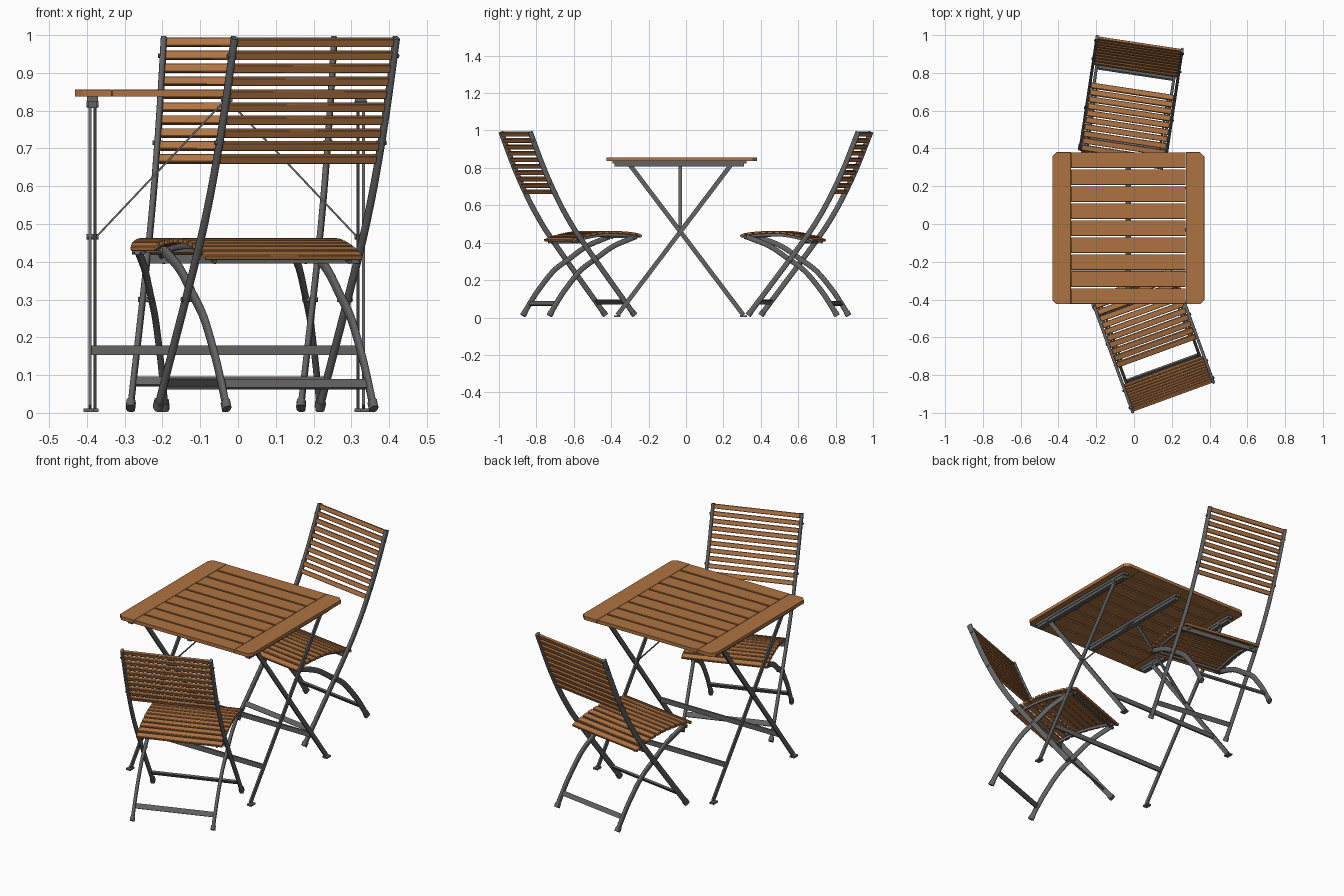
import bpy, bmesh, math
from mathutils import Matrix, Vector

if "Cube" in bpy.data.objects:
    bpy.data.objects.remove(bpy.data.objects["Cube"])


def material(name, col):
    m = bpy.data.materials.new(name)
    m.diffuse_color = (*col, 1)
    m.use_nodes = True
    m.node_tree.nodes["Principled BSDF"].inputs["Base Color"].default_value = m.diffuse_color
    return m


WOOD = material("warm wood", (0.42, 0.172, 0.055))
STEEL = material("dark grey steel", (0.125, 0.125, 0.125))
I = Matrix.Identity(4)


def finish(bm, name, mat, M=I, bevel=0):
    bmesh.ops.recalc_face_normals(bm, faces=bm.faces)
    for f in bm.faces:
        f.smooth = True
    for e in bm.edges:
        e.smooth = e.calc_face_angle(0) < math.radians(40)
    me = bpy.data.meshes.new(name)
    bm.to_mesh(me)
    bm.free()
    me.materials.append(mat)
    ob = bpy.data.objects.new(name, me)
    bpy.context.collection.objects.link(ob)
    ob.matrix_world = M
    if bevel:
        b = ob.modifiers.new("soft edges", 'BEVEL')
        b.width = bevel
        b.segments = 1
    return ob


def box(bm, c, size, tilt=0):
    m = Matrix.Translation(c) @ Matrix.Rotation(tilt, 4, 'X') @ Matrix.Diagonal((*size, 1))
    bmesh.ops.create_cube(bm, size=1, matrix=m)


def bar(bm, a, b, side, w, d):
    """Flat bar from a to b, w wide along side, d deep across it."""
    a, b, side = Vector(a), Vector(b), Vector(side)
    u = (b - a).normalized()
    side = (side - u * side.dot(u)).normalized()
    m = Matrix((side, u.cross(side), u)).transposed().to_4x4()
    m = Matrix.Translation((a + b) / 2) @ m @ Matrix.Diagonal((w, d, (b - a).length, 1))
    bmesh.ops.create_cube(bm, size=1, matrix=m)


def bolt(bm, x, y, z, r, length):
    m = Matrix.Translation((x, y, z)) @ Matrix.Rotation(math.pi / 2, 4, 'Y')
    bmesh.ops.create_cone(bm, cap_ends=True, segments=12, radius1=r, radius2=r, depth=length, matrix=m)


def spline(pts, steps=5):
    """Smooth path through (y, z) points."""
    p = [Vector(q) for q in pts]
    p = [2 * p[0] - p[1]] + p + [2 * p[-1] - p[-2]]
    out = []
    for a, b, c, d in zip(p, p[1:], p[2:], p[3:]):
        for k in range(steps):
            t = k / steps
            out.append(0.5 * (2 * b + (c - a) * t + (2 * a - 5 * b + 4 * c - d) * t * t
                              + (3 * b - a - 3 * c + d) * t ** 3))
    return out + [p[-2]]


def tube(bm, x, path, w, d, n=12):
    """Oval tube along a (y, z) path at fixed x."""
    rings = []
    for i, p in enumerate(path):
        t = (path[min(i + 1, len(path) - 1)] - path[max(i - 1, 0)]).normalized()
        nrm = Vector((-t.y, t.x))
        ring = []
        for k in range(n):
            a = 2 * math.pi * (k + 0.5) / n
            c, s = math.cos(a), math.sin(a)
            c = math.copysign(abs(c) ** 0.65, c) * w / 2
            s = math.copysign(abs(s) ** 0.65, s) * d / 2
            ring.append(bm.verts.new((x + c, p.x + nrm.x * s, p.y + nrm.y * s)))
        rings.append(ring)
    for r, q in zip(rings, rings[1:]):
        for k in range(n):
            bm.faces.new((r[k], r[(k + 1) % n], q[(k + 1) % n], q[k]))
    bm.faces.new(rings[0])
    bm.faces.new(rings[-1])


def at_z(path, z):
    """Point and slope angle where a path reaches height z."""
    for a, b in zip(path, path[1:]):
        if min(a.y, b.y) <= z <= max(a.y, b.y):
            return a.lerp(b, (z - a.y) / (b.y - a.y)), math.atan2(b.y - a.y, b.x - a.x)
    return path[-1], 0


# ---- folding chair: local origin near the front feet, back towards +y
POLE = spline([(-0.022, 0.012), (0.27, 0.40), (0.37, 0.55), (0.44, 0.68), (0.50, 0.81), (0.573, 0.993)])
LEG = spline([(-0.035, 0.432), (0.09, 0.382), (0.19, 0.315), (0.28, 0.25), (0.365, 0.15),
              (0.413, 0.080), (0.456, 0.010)])
SEAT = spline([(-0.067, 0.434), (-0.027, 0.447), (0.068, 0.455), (0.168, 0.453), (0.268, 0.433), (0.333, 0.410)], 12)
PX, LX = 0.228, 0.207


def chair(tag, M):
    bm = bmesh.new()
    for x in (-PX, PX):
        tube(bm, x, POLE, 0.016, 0.028)
    finish(bm, tag + "_back_poles", STEEL, M)

    bm = bmesh.new()
    for x in (-LX, LX):
        tube(bm, x, LEG, 0.016, 0.028)
    finish(bm, tag + "_curved_legs", STEEL, M)

    # feet sleeves
    bm = bmesh.new()
    for s in (-1, 1):
        a, b = POLE[0], at_z(POLE, 0.030)[0]
        tube(bm, s * PX, [a, b], 0.024, 0.032)
        a, b = LEG[-1], at_z(LEG, 0.030)[0]
        tube(bm, s * LX, [a, b], 0.022, 0.032)
    finish(bm, tag + "_feet", STEEL, M)

    # stretchers and seat frame
    bm = bmesh.new()
    for path, z, w in ((POLE, 0.083, 2 * PX), (LEG, 0.076, 2 * LX)):
        p, a = at_z(path, z)
        box(bm, (0, p.x, z), (w, 0.010, 0.026), a - math.copysign(math.pi / 2, a))
    box(bm, (0, 0.283, 0.407), (2 * PX, 0.012, 0.024))
    box(bm, (0, -0.03, 0.430), (2 * LX, 0.012, 0.012))
    under = [p - Vector((0, 0.014)) for p in SEAT[6:-3:3]]
    for x in (-0.19, 0.19):
        tube(bm, x, under, 0.012, 0.016, 8)
    finish(bm, tag + "_stretchers", STEEL, M)

    # pivots and bolts
    bm = bmesh.new()
    for s in (-1, 1):
        for z in (0.715, 0.945):
            bolt(bm, s * 0.228, at_z(POLE, z)[0].x, z, 0.006, 0.026)
        bolt(bm, s * 0.207, -0.027, 0.428, 0.009, 0.03)
        bolt(bm, s * 0.220, at_z(POLE, 0.30)[0].x, 0.30, 0.007, 0.04)
    finish(bm, tag + "_bolts", STEEL, M)

    # seat slats follow the seat curve
    bm = bmesh.new()
    for i in range(11):
        y = -0.052 + i * 0.0368
        k = min(range(len(SEAT) - 1), key=lambda j: abs(SEAT[j].x - y))
        d = SEAT[k + 1] - SEAT[k]
        z = SEAT[k].y + (y - SEAT[k].x) * d.y / d.x
        box(bm, (0, y, z), (0.442, 0.030, 0.014), math.atan2(d.y, d.x))
    finish(bm, tag + "_seat_slats", WOOD, M, 0.002)

    # backrest slats
    bm = bmesh.new()
    for i in range(10):
        z = 0.672 + i * 0.0343
        p, a = at_z(POLE, z)
        box(bm, (0, p.x, z), (0.442, 0.014, 0.0235), a - math.pi / 2)
    finish(bm, tag + "_backrest_slats", WOOD, M, 0.002)


chair("rear_chair", Matrix.Translation((-0.056, 0.388, 0)) @ Matrix.Rotation(math.radians(-8.6), 4, 'Z'))
chair("front_chair", Matrix.Translation((0.009, -0.373, 0)) @ Matrix.Rotation(math.radians(200), 4, 'Z'))

# ---- table
T = Matrix.Translation((-0.03, -0.022, 0.001))

# end boards with clipped outer corners
bm = bmesh.new()
for s in (-1, 1):
    pts = [(0.304, -0.402), (0.38, -0.402), (0.402, -0.38), (0.402, 0.38), (0.38, 0.402), (0.304, 0.402)]
    f = bm.faces.new([bm.verts.new((s * x, y, 0.836)) for x, y in pts])
    r = bmesh.ops.extrude_face_region(bm, geom=[f])
    bmesh.ops.translate(bm, vec=(0, 0, 0.019), verts=[v for v in r['geom'] if isinstance(v, bmesh.types.BMVert)])
finish(bm, "table_end_boards", WOOD, T, 0.001)

bm = bmesh.new()
for i in range(9):
    box(bm, (0, (i - 4) * 0.09, 0.8455), (0.606, 0.081, 0.019))
finish(bm, "table_slats", WOOD, T, 0.001)

# rails under the top
bm = bmesh.new()
for x in (-0.355, 0, 0.355):
    bar(bm, (x, -0.372, 0.829), (x, 0.345, 0.829), (1, 0, 0), 0.030, 0.014)
    bar(bm, (x, -0.360, 0.814), (x, 0.333, 0.814), (1, 0, 0), 0.024, 0.016)
finish(bm, "table_rails", STEEL, T)

# crossed legs, one frame inside the other
bm = bmesh.new()
feet = bmesh.new()
for side, off in ((1, 0.362), (-1, 0.348)):
    foot, top = Vector((0, -0.008 - side * 0.337, 0.012)), Vector((0, -0.008 + side * 0.27, 0.815))
    for s in (-1, 1):
        dx = Vector((s * off, 0, 0))
        bar(bm, foot + dx, top + dx, (1, 0, 0), 0.008, 0.024)
        box(feet, foot + dx + Vector((s * 0.004, 0, -0.006)), (0.026, 0.036, 0.009))
    m = foot.lerp(top, (0.165 - foot.z) / (top.z - foot.z))
    bar(bm, m - Vector((off, 0, 0)), m + Vector((off, 0, 0)), (0, 0, 1), 0.026, 0.010)
finish(bm, "table_legs", STEEL, T)
finish(feet, "table_feet", STEEL, T)

# thin braces from the leg pivots to the middle rail
bm = bmesh.new()
for s in (-1, 1):
    bar(bm, (s * 0.345, -0.008, 0.465), (s * 0.015, -0.008, 0.815), (0, 1, 0), 0.018, 0.005)
finish(bm, "table_braces", STEEL, T)

bm = bmesh.new()
for s in (-1, 1):
    bolt(bm, s * 0.355, -0.008, 0.465, 0.007, 0.032)
    for y in (-0.278, 0.262):
        bolt(bm, s * 0.355, y, 0.816, 0.008, 0.032)
finish(bm, "table_bolts", STEEL, T)
